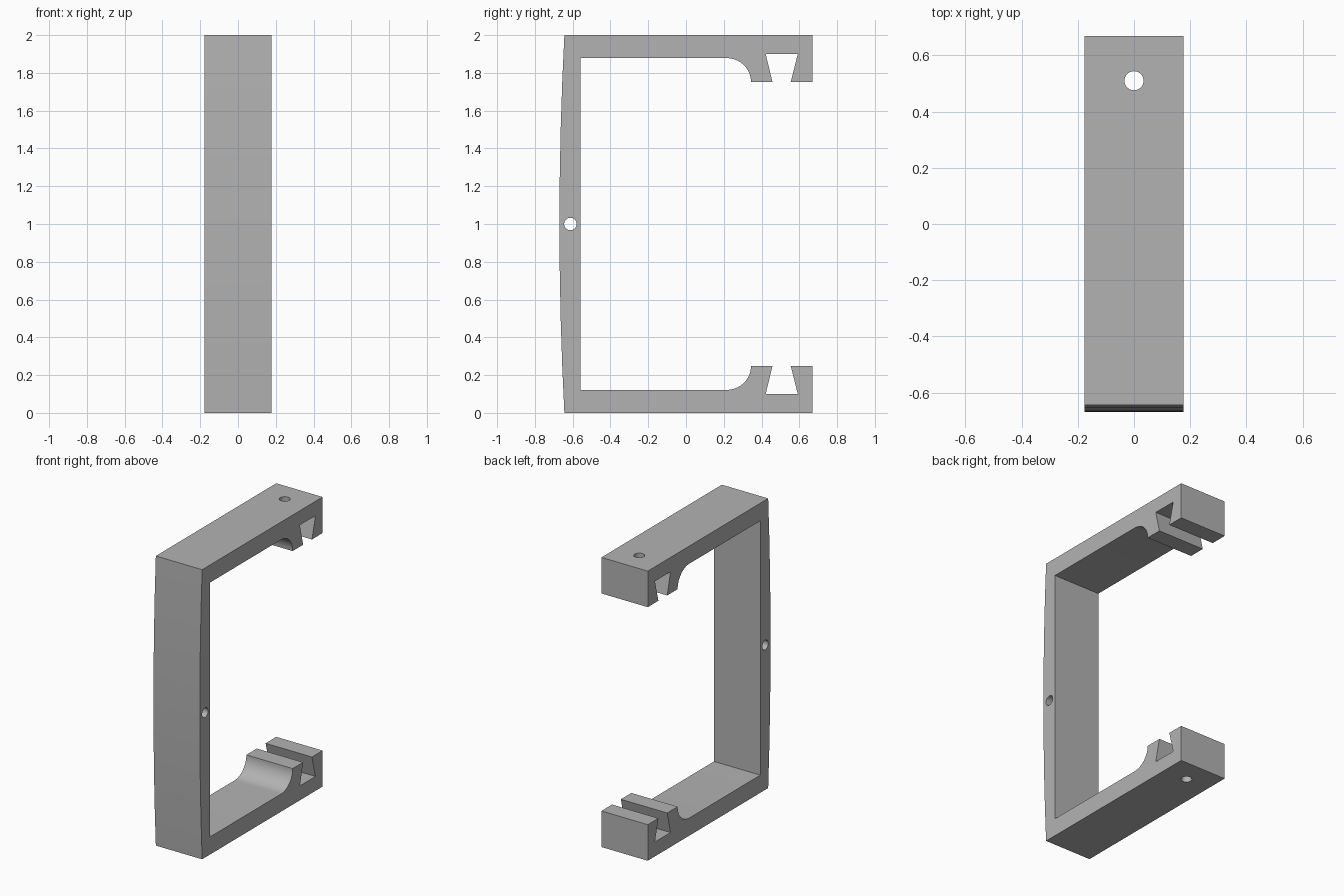
import bpy, bmesh
from math import sin, cos, pi, radians

if "Cube" in bpy.data.objects:
    bpy.data.objects.remove(bpy.data.objects["Cube"], do_unlink=True)

HALF_W = 0.177

grey = bpy.data.materials.new("plain grey")
grey.use_nodes = True
grey.diffuse_color = (0.45, 0.45, 0.45, 1)
grey.node_tree.nodes["Principled BSDF"].inputs["Base Color"].default_value = (0.45, 0.45, 0.45, 1)


def arc(cy, cz, r, start, end, n):
    """Points (y, z) along a circular arc, angles in degrees."""
    steps = [radians(start + (end - start) * i / n) for i in range(n + 1)]
    return [(cy + r * cos(a), cz + r * sin(a)) for a in steps]


# Lower arm: inner corner, rounded shoulder, dovetail slot, tip
lower = [(-0.558, 0.122)]
lower += arc(0.217, 0.249, 0.127, -90, 0, 16)
lower += [(0.458, 0.249), (0.422, 0.1), (0.592, 0.1), (0.554, 0.249),
          (0.67, 0.249), (0.67, 0)]

# Upper arm mirrors the lower one about mid height
upper = [(y, 2 - z) for y, z in reversed(lower)]

# Gently bowed front face, from bottom to top
bow = []
for i in range(9):
    z = 2 * i / 8
    bow.append((-0.67 + 0.026 * (z - 1) ** 2, z))

outline = bow + upper + lower


def extrude_profile(name, points):
    bm = bmesh.new()
    face = bm.faces.new([bm.verts.new((-HALF_W, y, z)) for y, z in points])
    geom = bmesh.ops.extrude_face_region(bm, geom=[face])["geom"]
    moved = [v for v in geom if isinstance(v, bmesh.types.BMVert)]
    bmesh.ops.translate(bm, verts=moved, vec=(2 * HALF_W, 0, 0))
    bmesh.ops.recalc_face_normals(bm, faces=bm.faces)
    mesh = bpy.data.meshes.new(name)
    bm.to_mesh(mesh)
    bm.free()
    mesh.materials.append(grey)
    obj = bpy.data.objects.new(name, mesh)
    bpy.context.collection.objects.link(obj)
    return obj


def drill(target, name, location, rotation, radius, depth):
    bpy.ops.mesh.primitive_cylinder_add(vertices=32, radius=radius, depth=depth,
                                        location=location, rotation=rotation)
    cutter = bpy.context.object
    cutter.name = name
    cutter.data.materials.append(grey)
    mod = target.modifiers.new(name, "BOOLEAN")
    mod.operation = "DIFFERENCE"
    mod.solver = "EXACT"
    mod.object = cutter
    bpy.context.view_layer.objects.active = target
    bpy.ops.object.modifier_apply(modifier=mod.name)
    bpy.data.objects.remove(cutter, do_unlink=True)


bracket = extrude_profile("bracket_frame", outline)

# Pin hole across the front bar, and screw hole down through both arms
drill(bracket, "pin_hole", (-0.0, -0.612, 1), (0, pi / 2, 0), 0.033, 1)
drill(bracket, "screw_hole", (0, 0.51, 1), (0, 0, 0), 0.034, 3)

bpy.ops.object.select_all(action="DESELECT")
bracket.select_set(True)
bpy.context.view_layer.objects.active = bracket
bpy.ops.object.shade_smooth_by_angle(angle=radians(25))
